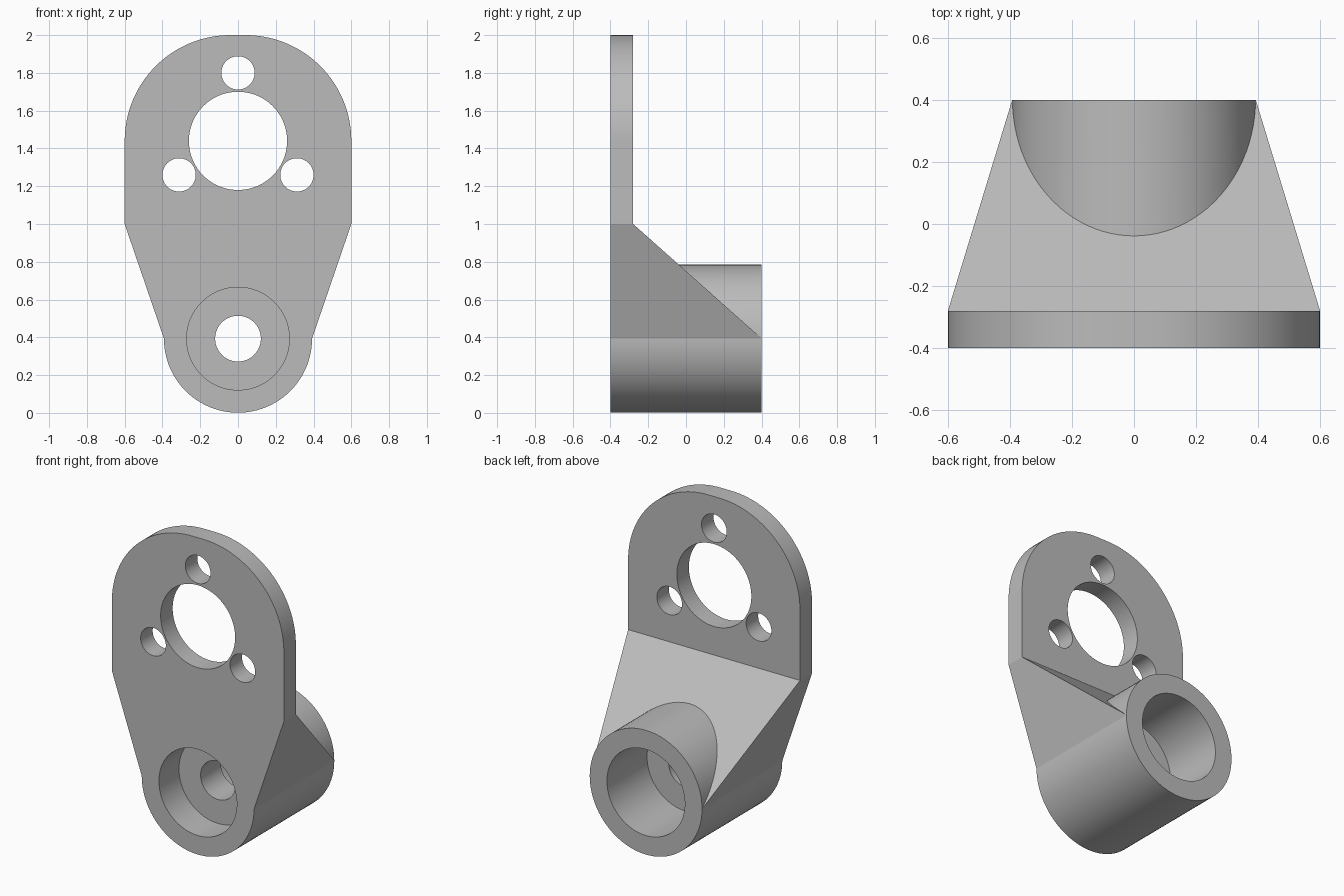
import bpy, bmesh
from math import sin, cos, pi, radians
from mathutils import Vector

if "Cube" in bpy.data.objects:
    bpy.data.objects.remove(bpy.data.objects["Cube"], do_unlink=True)

BOSS_Z, BOSS_R = 0.393, 0.392      # lower barrel
RING_Z, RING_R = 1.44, 0.36        # bolt circle in the plate
FRONT, BACK, PLATE_BACK = -0.4, 0.4, -0.28

grey = bpy.data.materials.new("grey")
grey.use_nodes = True
grey.diffuse_color = (0.5, 0.5, 0.5, 1)
grey.node_tree.nodes["Principled BSDF"].inputs["Base Color"].default_value = (0.5, 0.5, 0.5, 1)


def arc(cx, cz, r, start, end, steps):
    angles = [radians(start + (end - start) * i / steps) for i in range(steps + 1)]
    return [(cx + r * cos(a), cz + r * sin(a)) for a in angles]


def prism(name, points, direction):
    """Extrude a closed loop of 3D points along a direction."""
    bm = bmesh.new()
    face = bm.faces.new([bm.verts.new(p) for p in points])
    moved = bmesh.ops.extrude_face_region(bm, geom=[face])["geom"]
    verts = [v for v in moved if isinstance(v, bmesh.types.BMVert)]
    bmesh.ops.translate(bm, verts=verts, vec=Vector(direction))
    bmesh.ops.recalc_face_normals(bm, faces=bm.faces)
    mesh = bpy.data.meshes.new(name)
    bm.to_mesh(mesh)
    bm.free()
    mesh.materials.append(grey)
    obj = bpy.data.objects.new(name, mesh)
    bpy.context.collection.objects.link(obj)
    return obj


def along_y(name, outline, y0, y1):
    return prism(name, [(x, y0, z) for x, z in outline], (0, y1 - y0, 0))


def round_bar(name, x, z, r, y0, y1):
    return along_y(name, arc(x, z, r, 0, 360, 96)[:-1], y0, y1)


def cut(target, cutter):
    """Subtract the cutter, bake the result and drop the cutter."""
    mod = target.modifiers.new("cut", "BOOLEAN")
    mod.operation, mod.solver, mod.object = "DIFFERENCE", "EXACT", cutter
    graph = bpy.context.evaluated_depsgraph_get()
    mesh = bpy.data.meshes.new_from_object(target.evaluated_get(graph))
    target.modifiers.clear()
    target.data = mesh
    bpy.data.objects.remove(cutter, do_unlink=True)


# Full outline: rounded lower barrel, tapered flanks, rounded plate top
outline = (arc(0, BOSS_Z, BOSS_R, -180, 0, 48) + [(0.6, 1.0)]
           + arc(0.04, RING_Z, 0.56, 0, 90, 32)
           + arc(-0.04, RING_Z, 0.56, 90, 180, 32) + [(-0.6, 1.0)])
bracket = along_y("bracket", outline, FRONT, BACK)

# Sloped web behind the plate; the barrel is left standing through it
side = [(PLATE_BACK, 1.0), (PLATE_BACK, 2.3), (0.6, 2.3), (0.6, 0.217)]
slope = prism("slope_cutter", [(-1, y, z) for y, z in side], (2, 0, 0))
cut(slope, round_bar("barrel", 0, BOSS_Z, BOSS_R, -0.7, 0.9))
cut(bracket, slope)

# Barrel: stepped bore with a thin inner wall
cut(bracket, round_bar("front_bore", 0, BOSS_Z, 0.272, -0.5, -0.2))
cut(bracket, round_bar("rear_bore", 0, BOSS_Z, 0.272, 0.0, 0.5))
cut(bracket, round_bar("centre_hole", 0, BOSS_Z, 0.121, -0.5, 0.5))

# Plate: large opening and three bolt holes
cut(bracket, round_bar("opening", 0, RING_Z, 0.26, -0.5, 0))
for angle in (90, 210, 330):
    a = radians(angle)
    cut(bracket, round_bar("bolt_hole", RING_R * cos(a), RING_Z + RING_R * sin(a), 0.088, -0.5, 0))

for obj in bpy.context.selected_objects:
    obj.select_set(False)
bracket.select_set(True)
bpy.context.view_layer.objects.active = bracket
bpy.ops.object.shade_smooth_by_angle(angle=radians(15))
